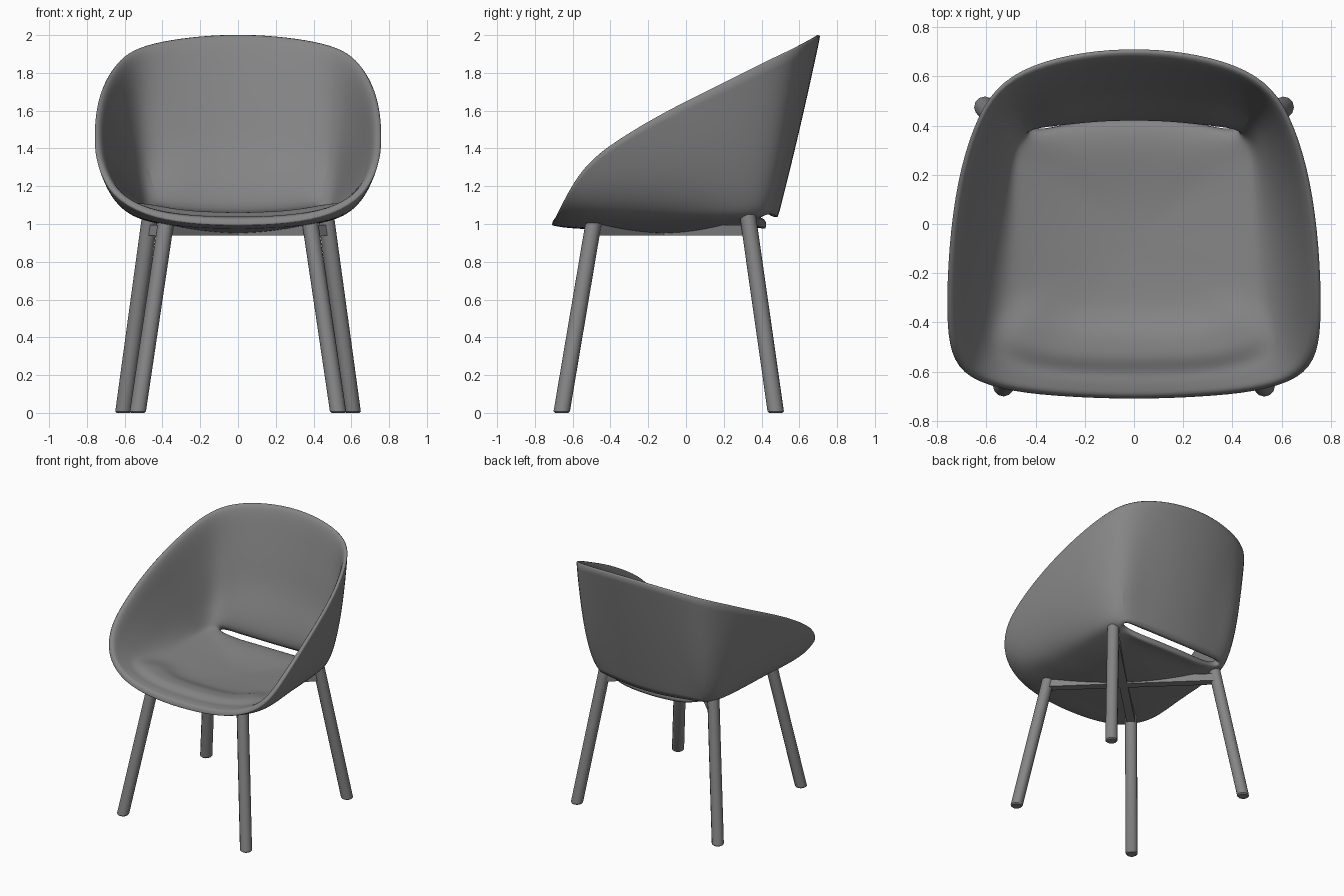
import bpy, bmesh
from mathutils import Vector

if "Cube" in bpy.data.objects:
    bpy.data.objects.remove(bpy.data.objects["Cube"])

# Half outlines of the tub, front centre -> right side -> back centre
RIM = [(0, -.714, .99), (.27, -.704, 1.0), (.5, -.684, 1.045), (.68, -.63, 1.155),
       (.75, -.53, 1.315), (.764, -.37, 1.44), (.756, -.1, 1.6), (.72, .18, 1.735),
       (.655, .4, 1.848), (.57, .557, 1.92), (.42, .652, 1.965), (.2, .704, 1.994), (0, .716, 2.003)]
BASE = [(0, -.5, .97), (.25, -.5, .977), (.4, -.47, 1.0), (.49, -.42, 1.02),
        (.52, -.32, 1.025), (.525, -.18, 1.03), (.53, 0, 1.03), (.53, .17, 1.035),
        (.525, .33, 1.04), (.47, .435, 1.05), (.33, .465, 1.045), (.17, .483, 1.035), (0, .488, 1.03)]
CENTRE = Vector((0, -.05, .95))
SLOT_START = 9                      # outline index where the rear slot begins
FLOOR = (.88, .7, .45, .22)         # floor rings, as a share of the base outline

GREY = bpy.data.materials.new("dark_grey")
GREY.diffuse_color = (.235, .235, .235, 1)
GREY.use_nodes = True
GREY.node_tree.nodes["Principled BSDF"].inputs["Base Color"].default_value = GREY.diffuse_color


def full_loop(half):
    pts = [Vector(p) for p in half]
    return pts + [Vector((-p.x, p.y, p.z)) for p in reversed(pts[1:-1])]


def make_object(name, bm):
    me = bpy.data.meshes.new(name)
    bm.to_mesh(me)
    bm.free()
    me.materials.append(GREY)
    ob = bpy.data.objects.new(name, me)
    bpy.context.collection.objects.link(ob)
    return ob


def smooth(ob, angle):
    bpy.ops.object.select_all(action='DESELECT')
    ob.select_set(True)
    bpy.context.view_layer.objects.active = ob
    bpy.ops.object.shade_smooth_by_angle(angle=angle)


def wall_point(rim, base, bulge):
    """Control point of the curved wall between rim and base."""
    c = base.lerp(rim, .5 + .2 * bulge)
    c.z = base.z + (rim.z - base.z) * (.5 - .32 * bulge)
    return c


def shell_weight(ring, h):
    """Share of the full thickness at a ring and outline index."""
    if ring < 2:
        return (.42, .55)[ring]
    if (h >= SLOT_START and ring in (4, 5)) or (h <= 3 and ring in (4, 5, 6)):
        return 1                    # thick lower edge of the back, front roll
    return .66


# Seat shell: curved wall rings, then floor rings
def seat_shell():
    bm = bmesh.new()
    rim, base = full_loop(RIM), full_loop(BASE)
    n = len(rim)
    half = [min(i, n - i) for i in range(n)]
    rings = []
    for k in range(6):
        t = k / 5
        ring = []
        for i in range(n):
            c = wall_point(rim[i], base[i], 1 if half[i] <= 9 else .1)
            ring.append(rim[i] * (1 - t) ** 2 + c * 2 * t * (1 - t) + base[i] * t * t)
        rings.append(ring)
    for f in FLOOR:
        ring = []
        for i, b in enumerate(base):
            p = CENTRE.lerp(b, f)
            p.z = CENTRE.z + (b.z - CENTRE.z) * f * f
            if f == FLOOR[0] and half[i] > SLOT_START:
                p.z -= .04          # rear edge of the seat rolls down
            ring.append(p)
        rings.append(ring)
    vs = [[bm.verts.new(p) for p in ring] for ring in rings]
    for r in range(len(vs) - 1):
        for i in range(n):
            j = (i + 1) % n
            if r == 5 and half[i] >= SLOT_START and half[j] >= SLOT_START:
                continue            # open slot between seat and back
            bm.faces.new((vs[r + 1][i], vs[r + 1][j], vs[r][j], vs[r][i]))
    mid = bm.verts.new(CENTRE)
    for i in range(n):
        bm.faces.new((mid, vs[-1][(i + 1) % n], vs[-1][i]))
    # outward-facing surface, thickened inward and thinner at the rim
    bmesh.ops.recalc_face_normals(bm, faces=bm.faces)
    bm.faces.ensure_lookup_table()
    if bm.faces[-1].normal.z > 0:
        bmesh.ops.reverse_faces(bm, faces=bm.faces)
    ob = make_object("seat_shell", bm)
    group = ob.vertex_groups.new(name="thickness")
    for i in range(len(ob.data.vertices)):
        group.add([i], shell_weight(i // n, half[i % n]), 'REPLACE')
    sol = ob.modifiers.new("thickness", 'SOLIDIFY')
    sol.thickness, sol.offset = .09, -1
    sol.vertex_group = group.name
    sol.edge_crease_outer = .5
    sub = ob.modifiers.new("smooth", 'SUBSURF')
    sub.levels = sub.render_levels = 2
    smooth(ob, .9)


# Straight slanted leg between two points, ends cut level with the floor
def leg(name, foot, top, radius=.043, sides=12):
    bm = bmesh.new()
    bmesh.ops.create_cone(bm, cap_ends=True, segments=sides, radius1=radius,
                          radius2=radius, depth=1)
    foot, top = Vector(foot), Vector(top)
    for v in bm.verts:
        v.co = foot.lerp(top, v.co.z + .5) + Vector((v.co.x, v.co.y, 0))
    ends = [e for e in bm.edges if all(v.co.z < .001 for v in e.verts)]
    bmesh.ops.bevel(bm, geom=ends, offset=.008, segments=1, affect='EDGES')
    smooth(make_object(name, bm), .6)


# Flat bar of the cross frame under the seat
def bar(name, a, b, width=.06, z0=.94, z1=.995):
    bm = bmesh.new()
    bmesh.ops.create_cube(bm, size=1)
    a, b = Vector((*a, 0)), Vector((*b, 0))
    d = (b - a).normalized()
    side = Vector((-d.y, d.x, 0))
    for v in bm.verts:
        p = a.lerp(b, v.co.x + .5) + side * v.co.y * width
        v.co = Vector((p.x, p.y, z0 + (v.co.z + .5) * (z1 - z0)))
    make_object(name, bm)


seat_shell()
for s, label in ((1, "right"), (-1, "left")):
    leg("front_leg_" + label, (s * .53, -.658, 0), (s * .38, -.487, 1.02))
    leg("rear_leg_" + label, (s * .607, .475, 0), (s * .463, .325, 1.06))
    bar("cross_bar_" + label, (-s * .385, -.49), (s * .475, .345))
